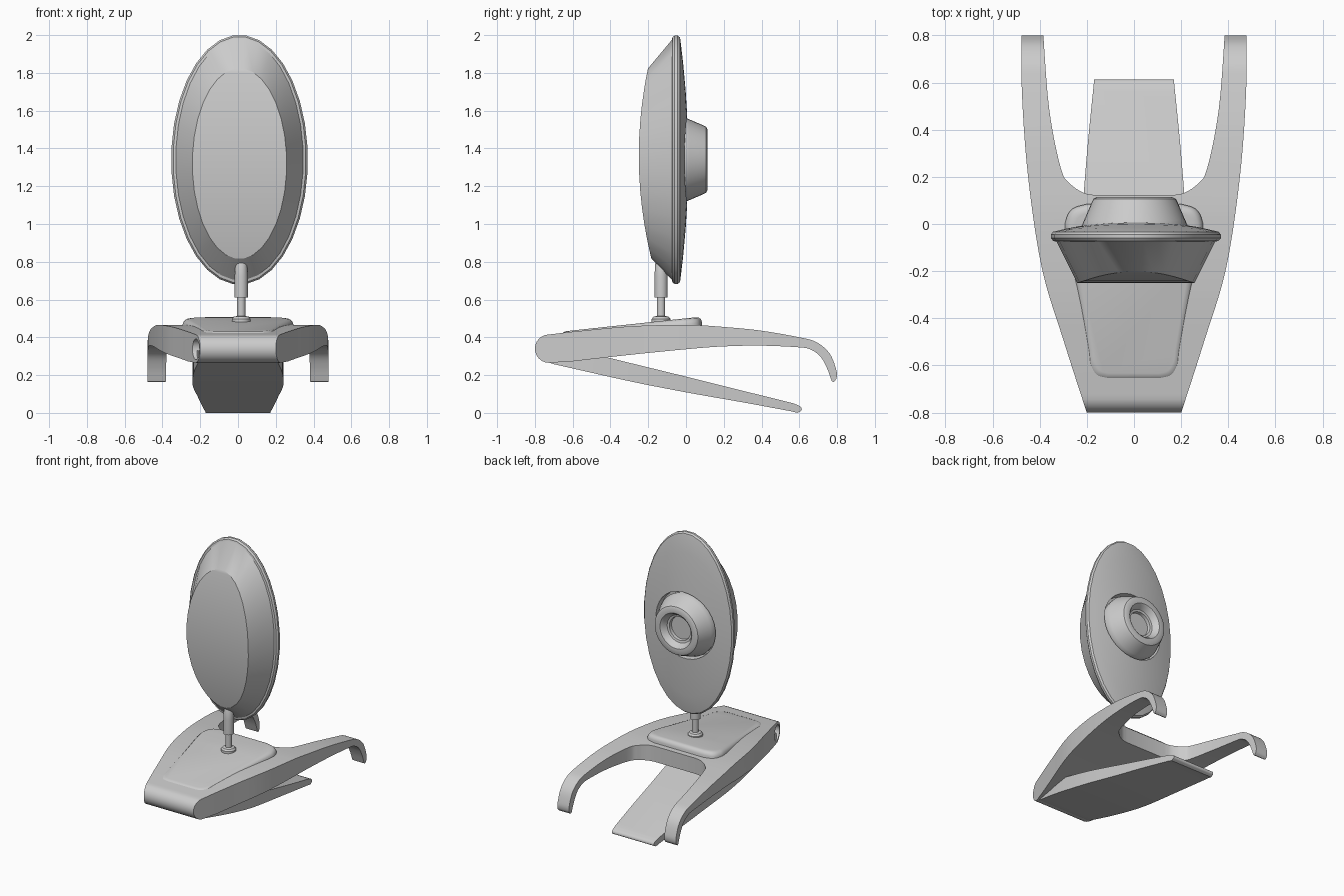
import bpy
import bmesh
import math
from mathutils import Vector

if "Cube" in bpy.data.objects:
    bpy.data.objects.remove(bpy.data.objects["Cube"])

grey = bpy.data.materials.new("plain grey")
grey.use_nodes = True
grey.diffuse_color = (0.6, 0.6, 0.6, 1)
grey.node_tree.nodes["Principled BSDF"].inputs["Base Color"].default_value = (0.6, 0.6, 0.6, 1)


def curve(points, steps=5):
    """Smooth open curve through the given 2D points."""
    p = [Vector(q) for q in points]
    p = [2 * p[0] - p[1]] + p + [2 * p[-1] - p[-2]]
    out = []
    for a, b, c, d in zip(p, p[1:], p[2:], p[3:]):
        for k in range(steps):
            t = k / steps
            out.append(b + (c - a) * t / 2 + (2 * a - 5 * b + 4 * c - d) * t * t / 2
                       + (3 * b - a - 3 * c + d) * t ** 3 / 2)
    return [tuple(v) for v in out] + [tuple(points[-1])]


def mirrored(half):
    """Close a right-hand outline with its mirror image."""
    return half + [(-x, y) for x, y in reversed(half) if abs(x) > 1e-4]


def finish(bm, name):
    bmesh.ops.recalc_face_normals(bm, faces=bm.faces)
    mesh = bpy.data.meshes.new(name)
    bm.to_mesh(mesh)
    bm.free()
    obj = bpy.data.objects.new(name, mesh)
    bpy.context.collection.objects.link(obj)
    mesh.materials.append(grey)
    return obj


def activate(obj):
    bpy.ops.object.select_all(action='DESELECT')
    obj.select_set(True)
    bpy.context.view_layer.objects.active = obj


def smooth(obj, angle=35):
    activate(obj)
    bpy.ops.object.shade_smooth_by_angle(angle=math.radians(angle))


def loft(rings, name):
    """Skin a list of equal rings and cap both ends."""
    bm = bmesh.new()
    loops = [[bm.verts.new(p) for p in ring] for ring in rings]
    n = len(loops[0])
    for a, b in zip(loops, loops[1:]):
        for i in range(n):
            j = (i + 1) % n
            bm.faces.new((a[i], a[j], b[j], b[i]))
    bm.faces.new(loops[0])
    bm.faces.new(loops[-1])
    return finish(bm, name)


def side_slab(profile, name):
    return loft([[(x, y, z) for y, z in profile] for x in (-0.7, 0.7)], name)


def plan_slab(outline, name):
    return loft([[(x, y, z) for x, y in outline] for z in (-0.2, 0.8)], name)


def combine(obj, cutter, operation):
    cutter.hide_render = True
    mod = obj.modifiers.new("cut", 'BOOLEAN')
    mod.operation, mod.object, mod.solver = operation, cutter, 'EXACT'
    activate(obj)
    bpy.ops.object.modifier_apply(modifier=mod.name)
    bpy.data.objects.remove(cutter)


def lathe(profile, centre, axis, name, sides=32):
    """Revolve (radius, height) points about the y or z axis."""
    rings = []
    for r, h in profile:
        ring = []
        for i in range(sides):
            a = 2 * math.pi * i / sides
            u, v = r * math.cos(a), r * math.sin(a)
            ring.append(Vector(centre) + Vector((u, h, v) if axis == 'y' else (u, v, h)))
        rings.append(ring)
    obj = loft(rings, name)
    smooth(obj)
    return obj


# Clip body: side profile intersected with the forked plan outline
nose = [(-0.725 + 0.075 * math.cos(a), 0.34 + 0.075 * math.sin(a))
        for a in [math.radians(d) for d in range(270, 89, -15)]]
top = curve([(-0.6, 0.43), (-0.3, 0.458), (0, 0.466), (0.2, 0.455), (0.4, 0.435),
             (0.6, 0.4), (0.69, 0.375), (0.76, 0.315), (0.795, 0.23), (0.797, 0.185),
             (0.782, 0.163)])
under = curve([(0.772, 0.167), (0.745, 0.24), (0.71, 0.3), (0.66, 0.335), (0.6, 0.347),
               (0.4, 0.356), (0.2, 0.352), (0, 0.337), (-0.3, 0.307), (-0.6, 0.273)])
body = side_slab(nose + top + under, "clip_body")
outer = curve([(0.18, -0.85), (0.2, -0.8), (0.3, -0.49), (0.39, -0.19), (0.448, 0.19),
               (0.475, 0.55), (0.478, 0.85)])
inner = curve([(0.388, 0.85), (0.36, 0.49), (0.31, 0.235), (0.27, 0.17), (0.215, 0.133),
               (0.165, 0.122)])
combine(body, plan_slab(mirrored(outer + inner), "body_plan"), 'INTERSECT')

# Blind hinge socket in the right side
socket = loft([[(x, -0.73 + 0.055 * math.cos(a), 0.337 + 0.055 * math.sin(a))
                for a in [math.tau * i / 24 for i in range(24)]]
               for x in (-0.5, -0.12)], "hinge_socket")
combine(body, socket, 'DIFFERENCE')
smooth(body)

# Tapered lower foot
foot = side_slab([(-0.74, 0.27)] + curve([(-0.7, 0.258), (-0.3, 0.168), (0, 0.109), (0.3, 0.056),
                                          (0.56, 0.008)])
                 + curve([(0.59, 0), (0.612, 0.014), (0.605, 0.034), (0.57, 0.05)])
                 + [(0, 0.192), (-0.43, 0.297), (-0.6, 0.33), (-0.74, 0.33)], "lower_foot")
foot_side = curve([(0.2, -0.85), (0.21, -0.74), (0.235, -0.5), (0.24, -0.2), (0.214, 0.12),
                   (0.195, 0.35), (0.165, 0.65)])
combine(foot, plan_slab(mirrored(foot_side), "foot_plan"), 'INTERSECT')
smooth(foot)

# Sloped raised pad with rounded corners
half = curve([(0.12, -0.665), (0.165, -0.652), (0.192, -0.61), (0.2, -0.55)])
half += curve([(0.25, -0.26), (0.29, -0.05), (0.288, 0.02), (0.26, 0.065), (0.2, 0.085)])
pad_outline = mirrored(half)
rings = []
for inset, drop in ((0, 0.09), (0, 0.03), (0.006, 0.014), (0.016, 0.004), (0.032, 0)):
    sx, sy = 1 - inset / 0.25, 1 - inset / 0.38
    ring = []
    for x, y in pad_outline:
        y2 = -0.29 + (y + 0.29) * sy
        ring.append((x * sx, y2, 0.506 + 0.107 * (y2 - 0.05) - drop))
    rings.append(ring)
smooth(loft(rings, "raised_pad"))

# Stem: collar, thin pin and thick sleeve
lathe([(0.05, 0.47), (0.05, 0.497), (0.04, 0.509), (0.022, 0.513), (0.022, 0.62)],
      (0.017, -0.132, 0), 'z', "stem_pin", 20)
lathe([(0.035, 0.61), (0.035, 0.72), (0.031, 0.79), (0.022, 0.81), (0.01, 0.815)],
      (0.017, -0.132, 0), 'z', "stem_sleeve", 20)

# Oval head: bowed front face, flared shell, rolled rim and domed back
SIDES = 32
MID_X, MID_Z = 0.008, 1.34


def oval(sx, sz, depth, lift=0):
    ring = []
    for i in range(SIDES):
        a = 2 * math.pi * (i + 0.5) / SIDES + math.pi / 2
        x, z = sx * math.cos(a), sz * math.sin(a) + lift
        ring.append((MID_X + x, depth(x, z) if callable(depth) else depth, MID_Z + z))
    return ring


def bow(x, z):
    return -0.25 + 0.05 * ((z - 0.02) / 0.47) ** 2


def dome(x, z):
    return 0.012 - 0.042 * ((x / 0.34) ** 2 + (z / 0.64) ** 2)


head = loft([oval(0.25, 0.505, bow, -0.02), oval(0.338, 0.638, -0.075),
             oval(0.352, 0.652, -0.072), oval(0.362, 0.661, -0.06), oval(0.362, 0.661, -0.045),
             oval(0.353, 0.652, -0.033), oval(0.34, 0.64, dome), oval(0.31, 0.52, dome),
             oval(0.27, 0.37, dome), oval(0.24, 0.24, dome), oval(0.235, 0.235, -0.05)],
            "head_shell")
# Split the bowed front into level strips
bm = bmesh.new()
bm.from_mesh(head.data)
bm.verts.ensure_lookup_table()
front = next(f for f in bm.faces if all(v.index < SIDES for v in f.verts))
bm.faces.remove(front)
for i in range(SIDES // 2 - 1):
    bm.faces.new([bm.verts[k] for k in (i, i + 1, SIDES - 2 - i, SIDES - 1 - i)])
bmesh.ops.recalc_face_normals(bm, faces=bm.faces)
bm.to_mesh(head.data)
bm.free()
smooth(head, 30)

# Lens housing with a stepped recess
lathe([(0.22, -0.06), (0.226, -0.01), (0.215, 0.015), (0.182, 0.092), (0.174, 0.107),
       (0.16, 0.114), (0.128, 0.112), (0.118, 0.104), (0.1, 0.07), (0.085, 0.066),
       (0.082, 0.045)], (0.003, 0, MID_Z), 'y', "lens_housing", 40)
